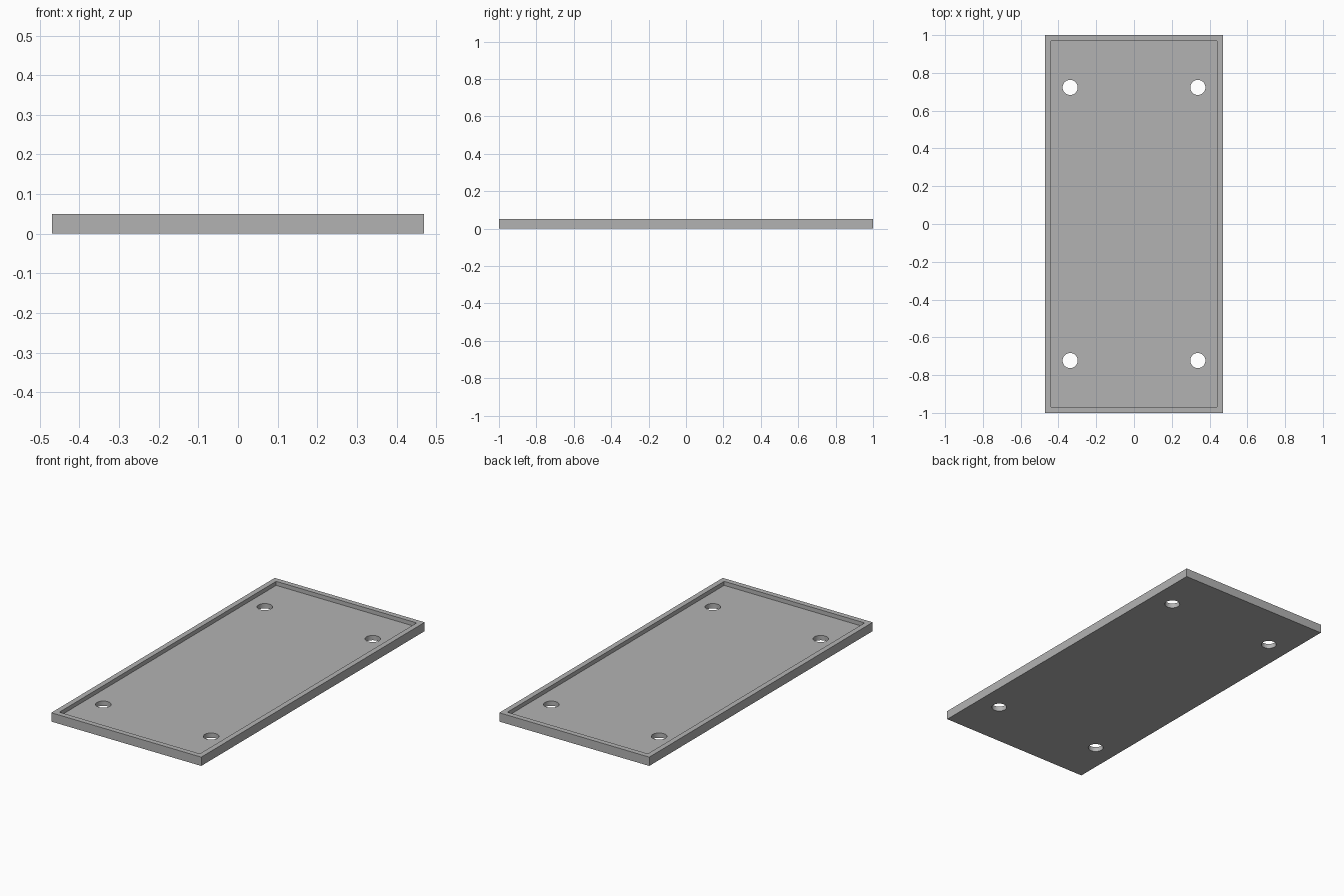
import bpy

cube = bpy.data.objects.get("Cube")
if cube:
    bpy.data.objects.remove(cube, do_unlink=True)

WIDTH, LENGTH, HEIGHT = 0.94, 2.0, 0.05
RIM, FLOOR = 0.03, 0.027
HOLE_X, HOLE_Y, HOLE_RADIUS = 0.338, 0.723, 0.04

grey = bpy.data.materials.new("plain grey")
grey.use_nodes = True
colour = (0.45, 0.45, 0.45, 1)
grey.diffuse_color = colour
grey.node_tree.nodes["Principled BSDF"].inputs["Base Color"].default_value = colour


def box(name, width, length, bottom, top):
    bpy.ops.mesh.primitive_cube_add(size=1, location=(0, 0, (bottom + top) / 2))
    obj = bpy.context.object
    obj.name = name
    obj.scale = (width, length, top - bottom)
    bpy.ops.object.transform_apply(location=True, rotation=False, scale=True)
    obj.data.materials.append(grey)
    return obj


def cut(target, cutter):
    mod = target.modifiers.new("cut", "BOOLEAN")
    mod.operation = "DIFFERENCE"
    mod.solver = "EXACT"
    mod.object = cutter
    bpy.context.view_layer.objects.active = target
    bpy.ops.object.modifier_apply(modifier=mod.name)
    bpy.data.objects.remove(cutter, do_unlink=True)


# Shallow tray with a thin raised rim
tray = box("tray", WIDTH, LENGTH, 0, HEIGHT)
cut(tray, box("recess_cutter", WIDTH - 2 * RIM, LENGTH - 2 * RIM, FLOOR, HEIGHT * 2))

# Four round through-holes near the corners
for sx in (-1, 1):
    for sy in (-1, 1):
        bpy.ops.mesh.primitive_cylinder_add(
            vertices=48, radius=HOLE_RADIUS, depth=HEIGHT * 4,
            location=(sx * HOLE_X, sy * HOLE_Y, 0))
        hole = bpy.context.object
        hole.data.materials.append(grey)
        cut(tray, hole)

# Smooth hole walls, crisp edges elsewhere
bpy.ops.object.select_all(action="DESELECT")
tray.select_set(True)
bpy.context.view_layer.objects.active = tray
bpy.ops.object.shade_smooth_by_angle()
